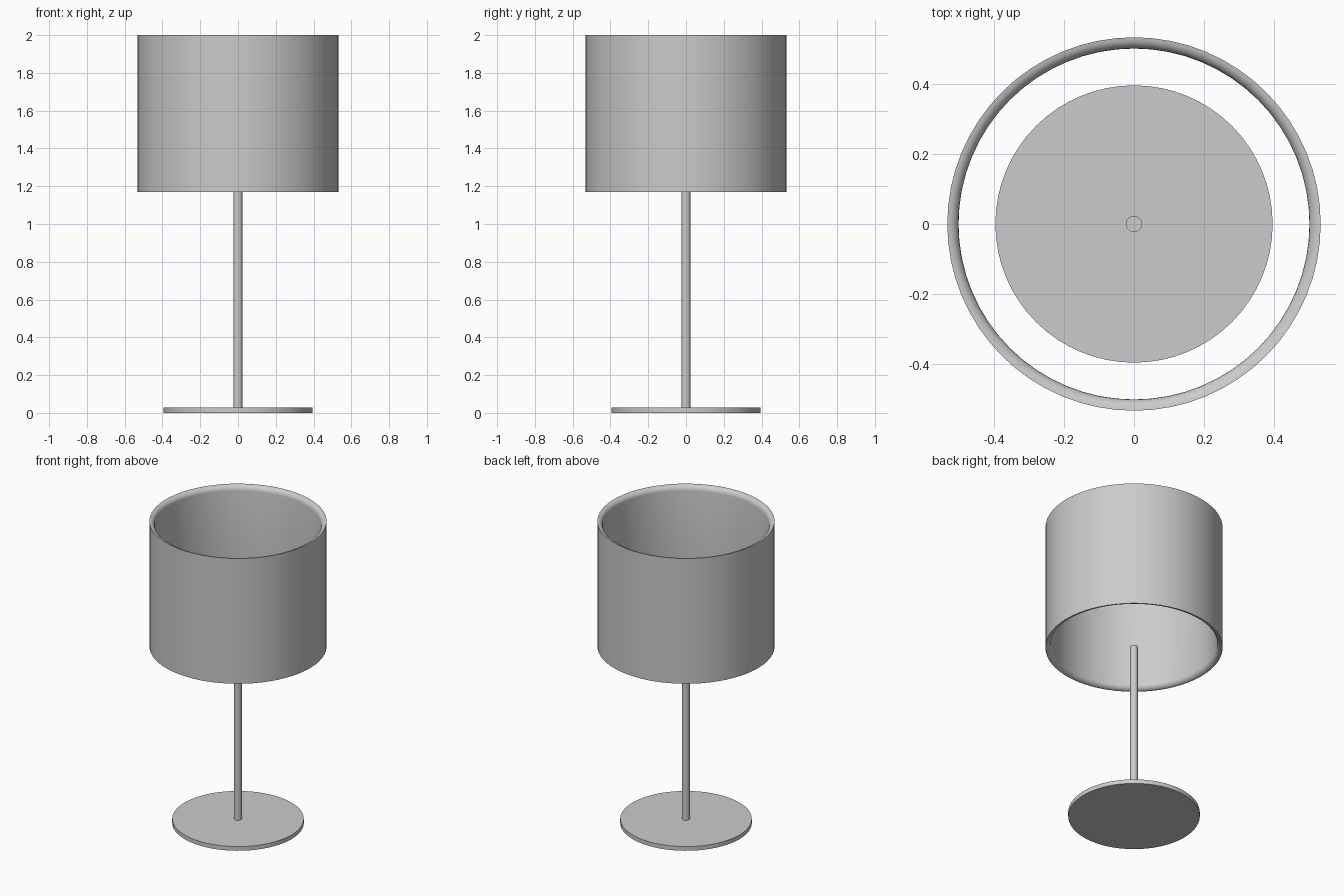
import bpy, bmesh, math

if "Cube" in bpy.data.objects:
    bpy.data.objects.remove(bpy.data.objects["Cube"])


def lathe(name, profile, sides, closed=False):
    """Spin an (r, z) profile around z; open profiles are capped at both ends."""
    bm = bmesh.new()
    rings = []
    for r, z in profile:
        rings.append([bm.verts.new((r * math.cos(2 * math.pi * i / sides),
                                    r * math.sin(2 * math.pi * i / sides), z))
                      for i in range(sides)])
    pairs = list(zip(rings, rings[1:]))
    if closed:
        pairs.append((rings[-1], rings[0]))
    else:
        bm.faces.new(rings[0])
        bm.faces.new(rings[-1])
    for a, b in pairs:
        for i in range(sides):
            j = (i + 1) % sides
            bm.faces.new((a[i], a[j], b[j], b[i]))
    bmesh.ops.recalc_face_normals(bm, faces=bm.faces)
    mesh = bpy.data.meshes.new(name)
    bm.to_mesh(mesh)
    bm.free()
    obj = bpy.data.objects.new(name, mesh)
    bpy.context.collection.objects.link(obj)
    bpy.ops.object.select_all(action='DESELECT')
    obj.select_set(True)
    bpy.context.view_layer.objects.active = obj
    bpy.ops.object.shade_smooth_by_angle(angle=math.radians(30))
    return obj


# Flat round base
lathe("base", [(0.395, 0.0), (0.395, 0.028)], 64)

# Thin stem, ending level with the bottom of the shade
lathe("stem", [(0.023, 0.02), (0.023, 1.175)], 32)

# Open drum shade: straight outside, rim rounded towards the inside
R_OUT, WALL, Z0, Z1 = 0.532, 0.032, 1.17, 2.0
arc = [(R_OUT - WALL * math.sin(t), WALL * (1 - math.cos(t)))
       for t in (math.pi / 2 * k / 5 for k in range(6))]
bottom = [(r, Z0 + d) for r, d in arc]
top = [(r, Z1 - d) for r, d in reversed(arc)]
lathe("shade", bottom + top, 64, closed=True)
